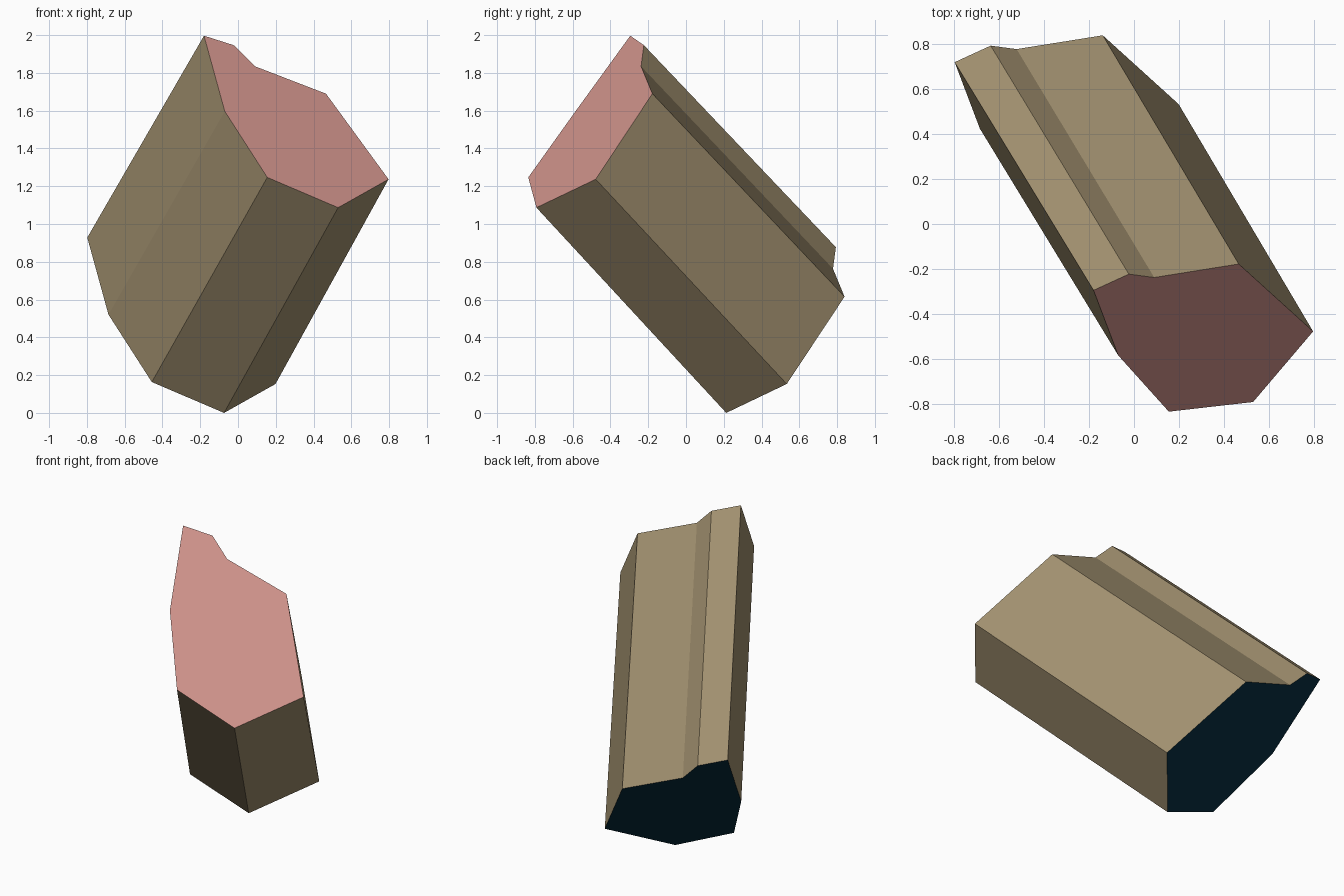
import bpy
import bmesh
from mathutils import Vector

if "Cube" in bpy.data.objects:
    bpy.data.objects.remove(bpy.data.objects["Cube"])


def make_material(name, srgb):
    mat = bpy.data.materials.new(name)
    lin = [((v / 255 + 0.055) / 1.055) ** 2.4 if v > 10 else v / 255 / 12.92 for v in srgb]
    mat.diffuse_color = (*lin, 1)
    mat.use_nodes = True
    mat.node_tree.nodes["Principled BSDF"].inputs["Base Color"].default_value = mat.diffuse_color
    return mat


# Outline of the raised pink end, running round the cut
profile = [Vector(p) for p in (
    (-0.18, -0.295, 2.00), (-0.07, -0.585, 1.60), (0.155, -0.835, 1.25),
    (0.53, -0.792, 1.09), (0.797, -0.478, 1.24), (0.466, -0.178, 1.693),
    (0.09, -0.238, 1.838), (-0.023, -0.223, 1.95))]

# Slanted axis of the bar; the low end is very slightly larger
axis = Vector((-0.61, 1.012, -1.077))
centre = Vector((0.22, -0.45, 1.58))
low_scale = 1.02

bm = bmesh.new()
upper = [bm.verts.new(p) for p in profile]
lower = [bm.verts.new(centre + (p - centre) * low_scale + axis) for p in profile]

# End caps
bm.faces.new(upper).material_index = 1
bm.faces.new(lower[::-1]).material_index = 2

# Long sides
n = len(profile)
for i in range(n):
    j = (i + 1) % n
    bm.faces.new((upper[j], upper[i], lower[i], lower[j])).material_index = 0

bmesh.ops.recalc_face_normals(bm, faces=bm.faces[:])
bm.verts.ensure_lookup_table()
low = min(v.co.z for v in bm.verts)
bmesh.ops.translate(bm, vec=(0, 0, -low), verts=bm.verts[:])

mesh = bpy.data.meshes.new("slanted_bar")
bm.to_mesh(mesh)
bm.free()
for name, colour in (("tan_sides", (162, 145, 112)),
                     ("pink_end", (206, 146, 138)),
                     ("dark_blue_end", (7, 45, 63))):
    mesh.materials.append(make_material(name, colour))
bar = bpy.data.objects.new("slanted_bar", mesh)
bpy.context.collection.objects.link(bar)
